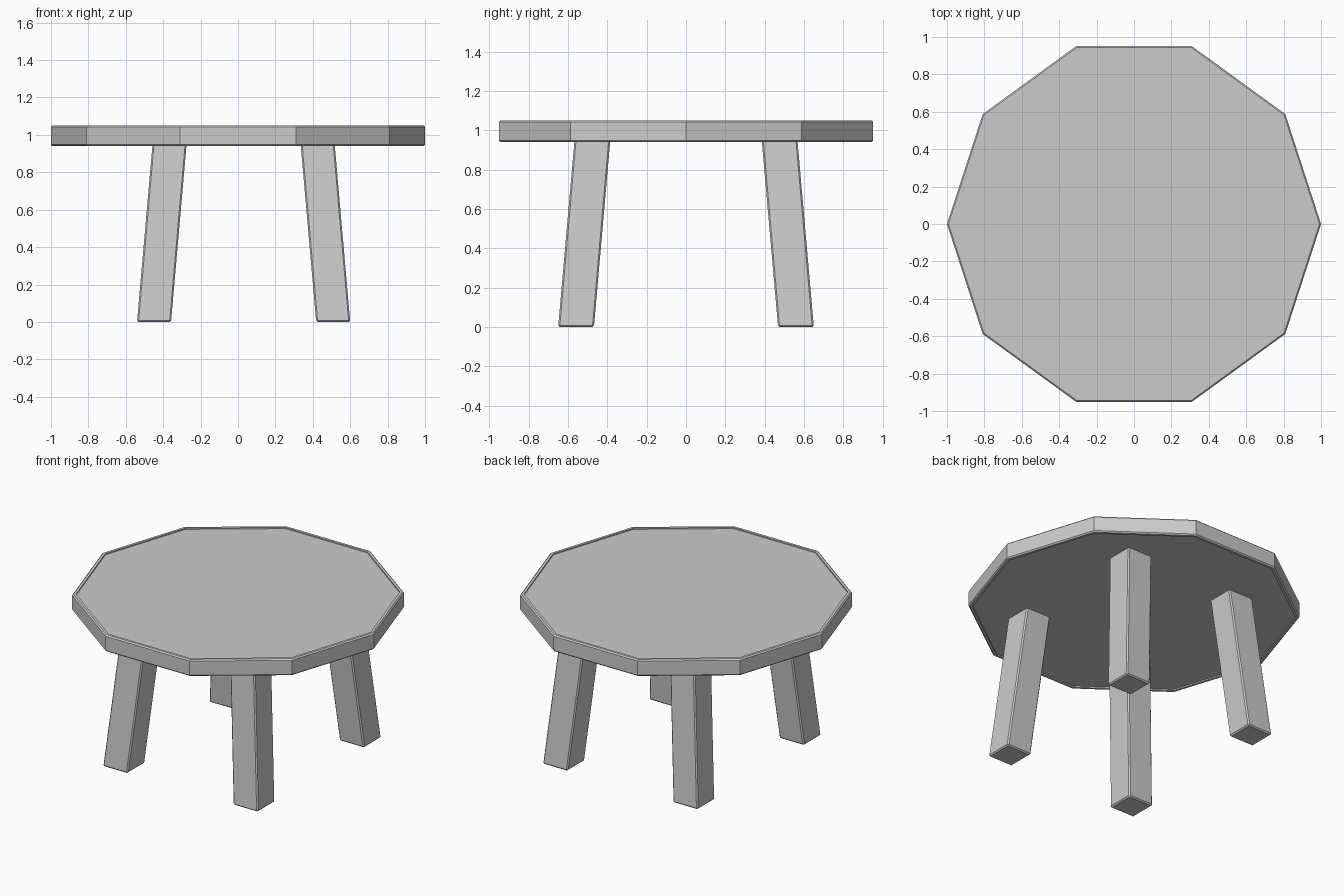
import bpy
import bmesh
import math

cube = bpy.data.objects.get("Cube")
if cube:
    bpy.data.objects.remove(cube, do_unlink=True)

GREY = (0.6, 0.6, 0.6, 1)
grey = bpy.data.materials.new("plain_grey")
grey.use_nodes = True
grey.diffuse_color = GREY
grey.node_tree.nodes["Principled BSDF"].inputs["Base Color"].default_value = GREY


def make_object(name, bm):
    bmesh.ops.recalc_face_normals(bm, faces=bm.faces)
    mesh = bpy.data.meshes.new(name)
    bm.to_mesh(mesh)
    bm.free()
    mesh.materials.append(grey)
    obj = bpy.data.objects.new(name, mesh)
    bpy.context.collection.objects.link(obj)
    return obj


# Ten-sided top: softened outer edge, narrow rim and shallow recess on both sides
SIDES = 10
BOTTOM, TOP = 0.94, 1.05
SOFT, RIM, RECESS = 0.008, 0.025, 0.008
half = [(1 - RIM, TOP - RECESS), (1 - RIM, TOP), (1 - SOFT, TOP), (1, TOP - SOFT)]
profile = half + [(r, BOTTOM + TOP - z) for r, z in reversed(half)]

bm = bmesh.new()
rings = []
for radius, z in profile:
    angles = [math.tau * i / SIDES for i in range(SIDES)]
    rings.append([bm.verts.new((radius * math.cos(a), radius * math.sin(a), z)) for a in angles])
for upper, lower in zip(rings, rings[1:]):
    for i in range(SIDES):
        j = (i + 1) % SIDES
        bm.faces.new((upper[i], lower[i], lower[j], upper[j]))
bm.faces.new(rings[0])
bm.faces.new(rings[-1])
make_object("table_top", bm)

# Four square legs, splayed outwards towards the floor
LEG_WIDTH, LEG_HEIGHT, SPLAY = 0.182, 0.96, 0.084
OFFSET = 0.03  # the leg group sits slightly to the model's left


def make_leg(name, side_x, side_y):
    bm = bmesh.new()
    bmesh.ops.create_cube(bm, size=1)
    for v in bm.verts:
        lean = SPLAY if v.co.z < 0 else 0
        v.co.x = v.co.x * LEG_WIDTH + side_x * (0.395 + lean) + OFFSET
        v.co.y = v.co.y * LEG_WIDTH + side_y * (0.475 + lean)
        v.co.z = (v.co.z + 0.5) * LEG_HEIGHT
    leg = make_object(name, bm)
    bevel = leg.modifiers.new("soft_edges", "BEVEL")
    bevel.width = 0.008
    bevel.segments = 1
    bevel.limit_method = "NONE"


for side_name, side_x in (("left", 1), ("right", -1)):
    for end_name, side_y in (("front", -1), ("back", 1)):
        make_leg(f"{end_name}_{side_name}_leg", side_x, side_y)
